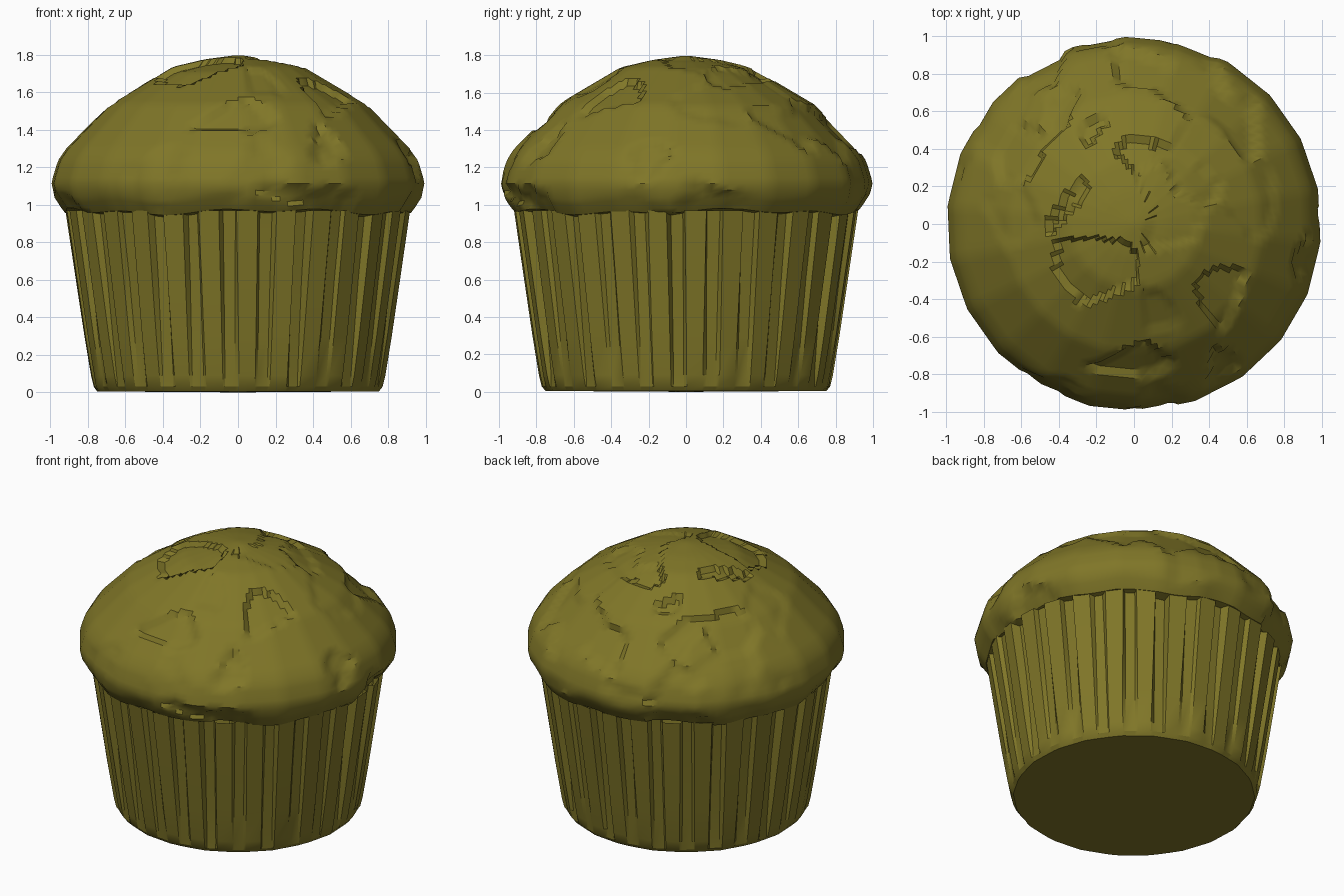
import bpy, bmesh, math, random
from mathutils import Vector

if "Cube" in bpy.data.objects:
    bpy.data.objects.remove(bpy.data.objects["Cube"])

random.seed(7)
SIDES = 22
olive = bpy.data.materials.new("olive_brown")
olive.diffuse_color = (0.215, 0.182, 0.021, 1)
olive.use_nodes = True
olive.node_tree.nodes["Principled BSDF"].inputs["Base Color"].default_value = olive.diffuse_color


def facet(a):
    # radius factor that turns a circle into a coarse polygon
    step = 2 * math.pi / SIDES
    return math.cos(step / 2) / math.cos((a + 0.1) % step - step / 2)


def profile_at(profile, t):
    # point on a polyline, t from 0 to 1 along its length
    lens = [math.dist(p, q) for p, q in zip(profile, profile[1:])]
    d = t * sum(lens)
    for p, q, l in zip(profile, profile[1:], lens):
        if d <= l + 1e-9:
            f = d / l
            return p[0] + (q[0] - p[0]) * f, p[1] + (q[1] - p[1]) * f
        d -= l
    return profile[-1]


def skin(name, rings, start=None, end=None, angle=30):
    # joins closed rings of points, with optional end points as caps
    bm = bmesh.new()
    vs = [[bm.verts.new(p) for p in ring] for ring in rings]
    n = len(vs[0])
    for lo, hi in zip(vs, vs[1:]):
        for i in range(n):
            j = (i + 1) % n
            bm.faces.new((lo[i], lo[j], hi[j], hi[i]))
    for tip, ring in ((start, vs[0]), (end, vs[-1])):
        if tip:
            c = bm.verts.new(tip)
            for i in range(n):
                bm.faces.new((c, ring[i], ring[(i + 1) % n]))
    bmesh.ops.recalc_face_normals(bm, faces=bm.faces)
    me = bpy.data.meshes.new(name)
    bm.to_mesh(me)
    bm.free()
    me.materials.append(olive)
    ob = bpy.data.objects.new(name, me)
    bpy.context.collection.objects.link(ob)
    bpy.ops.object.select_all(action='DESELECT')
    ob.select_set(True)
    bpy.context.view_layer.objects.active = ob
    bpy.ops.object.shade_smooth_by_angle(angle=math.radians(angle))
    return ob


# paper cup: irregular pleats that fade out towards the base
PLEATS = 28
edges = []
for k in range(PLEATS):
    depth = random.uniform(0.025, 0.06)
    for f, groove in ((0.0, 0), (0.52, 0), (0.6, 1), (0.92, 1)):
        edges.append((k + f, random.uniform(-0.04, 0.04), depth * groove))
cup_rings = []
for z, r, fade in ((0.005, 0.755, 0), (0.03, 0.775, 0.05), (0.09, 0.79, 0.3),
                   (0.3, 0.825, 0.6), (0.6, 0.87, 0.9), (0.97, 0.925, 1)):
    ring = []
    for pos, lean, depth in edges:
        a = (pos + lean * (z * 2 - 1)) * 2 * math.pi / PLEATS
        rr = r * facet(a) - depth * fade
        ring.append((rr * math.cos(a), rr * math.sin(a), z))
    cup_rings.append(ring)
skin("paper_cup", cup_rings, start=(0, 0, 0), angle=25)

# cake dome: faceted lathe with broken crust plates at slightly different heights
dome = [(0.86, 0.95), (0.93, 0.965), (0.985, 1.05), (1.0, 1.12), (0.965, 1.235), (0.92, 1.30),
        (0.69, 1.535), (0.35, 1.735), (0.18, 1.775), (0.03, 1.795)]
plates = []
for i in range(110):
    a = random.uniform(0, 2 * math.pi)
    t = 1 - math.sqrt(random.random()) * 0.98
    r, z = profile_at(dome, t)
    drop = random.choice((0, 0, 0, 0, 0.012, 0.03))
    plates.append((Vector((r * math.cos(a), r * math.sin(a), z)), drop))
centre = Vector((0, 0, 0.9))
dome_rings = []
ROWS, COLS = 44, 132
for i in range(ROWS + 1):
    r, z = profile_at(dome, i / ROWS)
    ring = []
    for j in range(COLS):
        a = 2 * math.pi * j / COLS
        rr = r * facet(a)
        p = Vector((rr * math.cos(a), rr * math.sin(a), z))
        drop = min(plates, key=lambda s: (s[0] - p).length_squared)[1]
        # uneven lower lip
        if z < 1.08:
            p.z += 0.02 * math.sin(7 * a) * math.sin(3 * a + 1)
        ring.append(p - (p - centre).normalized() * drop)
    dome_rings.append(ring)
skin("cake_dome", dome_rings, end=(0, 0, 1.797), angle=35)
